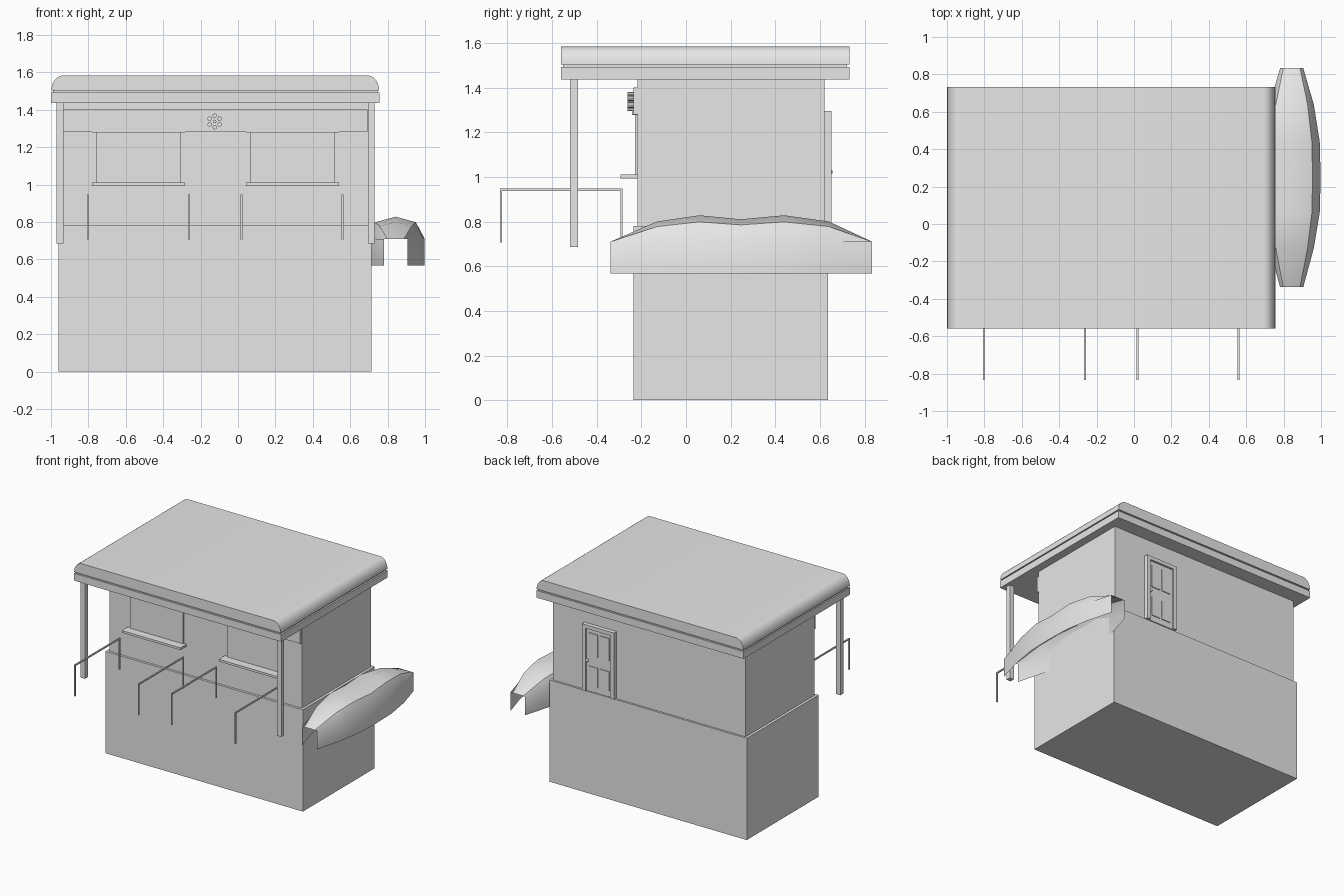
import bpy, bmesh, math

cube = bpy.data.objects.get("Cube")
if cube:
    bpy.data.objects.remove(cube, do_unlink=True)

grey = bpy.data.materials.new("light_grey")
grey.use_nodes = True
GREY = (0.8, 0.8, 0.8, 1)
grey.diffuse_color = GREY
grey.node_tree.nodes["Principled BSDF"].inputs["Base Color"].default_value = GREY


def finish(name, bm, smooth=None):
    bmesh.ops.recalc_face_normals(bm, faces=bm.faces)
    mesh = bpy.data.meshes.new(name)
    bm.to_mesh(mesh)
    bm.free()
    mesh.materials.append(grey)
    ob = bpy.data.objects.new(name, mesh)
    bpy.context.collection.objects.link(ob)
    if smooth:
        bpy.ops.object.select_all(action='DESELECT')
        ob.select_set(True)
        bpy.context.view_layer.objects.active = ob
        bpy.ops.object.shade_smooth_by_angle(angle=math.radians(smooth))
    return ob


def add_box(bm, x, y, z):
    verts = bmesh.ops.create_cube(bm, size=1)["verts"]
    for v in verts:
        for i, (lo, hi) in enumerate((x, y, z)):
            v.co[i] = lo if v.co[i] < 0 else hi


def boxes(name, *parts):
    bm = bmesh.new()
    for p in parts:
        add_box(bm, *p)
    return finish(name, bm)


def loft(bm, rings, close):
    rows = [[bm.verts.new(p) for p in r] for r in rings]
    n = len(rows[0])
    for a, b in zip(rows, rows[1:]):
        for i in range(n if close else n - 1):
            j = (i + 1) % n
            bm.faces.new((a[i], a[j], b[j], b[i]))
    return rows


# Building body
boxes("lower_wall", ((-0.96, 0.715), (-0.235, 0.635), (0, 0.78)))
boxes("upper_wall", ((-0.94, 0.695), (-0.217, 0.62), (0.78, 1.44)))
boxes("front_band", ((-0.933, 0.692), (-0.235, -0.21), (1.28, 1.4)))

# Roof: flat slab, recessed seam and a cap rounded at both ends
boxes("roof_slab", ((-1, 0.757), (-0.56, 0.732), (1.437, 1.492)))
boxes("roof_seam", ((-0.99, 0.745), (-0.55, 0.722), (1.49, 1.505)))
half, mid, steps = 0.876, -0.1215, 8
arc = []
for k in range(steps + 1):
    a = math.pi / 2 * k / steps
    arc.append((half - 0.062 * (1 - math.cos(a)), 1.503 + 0.08 * math.sin(a)))
outline = [(mid + x, z) for x, z in arc] + [(mid - x, z) for x, z in reversed(arc)]
bm = bmesh.new()
ends = loft(bm, [[(x, y, z) for x, z in outline] for y in (-0.56, 0.732)], True)
for e in ends:
    bm.faces.new(e)
finish("roof_cap", bm, 35)

# Porch posts
for side, x in (("right", -0.97), ("left", 0.695)):
    boxes(side + "_post", ((x, x + 0.036), (-0.52, -0.484), (0.685, 1.44)))

# Shuttered windows with sill and lintel
for side, x in (("right", -0.532), ("left", 0.291)):
    boxes(side + "_shutter", ((x - 0.225, x + 0.225), (-0.228, -0.21), (1.0, 1.285)))
    boxes(side + "_sill", ((x - 0.248, x + 0.248), (-0.293, -0.21), (0.993, 1.01)))
    boxes(side + "_lintel", ((x - 0.248, x + 0.248), (-0.241, -0.21), (1.278, 1.3)))

# Queue railings
t = 0.005
for i, x in enumerate((-0.803, -0.262, 0.018, 0.558)):
    w = (x - t, x + t)
    boxes("railing_%d" % (i + 1),
          (w, (-0.833, -0.285), (0.937, 0.947)),
          (w, (-0.833, -0.825), (0.706, 0.94)),
          (w, (-0.293, -0.285), (0.706, 0.94)))

# Rosette of six petals on the band
bm = bmesh.new()
cx, cz = -0.125, 1.337
spots = [(cx, cz, 0.01)]
for k in range(6):
    a = math.radians(30 + 60 * k)
    spots.append((cx + 0.031 * math.cos(a), cz + 0.031 * math.sin(a), 0.012))
for x, z, r in spots:
    ring = [(x + r * math.cos(k * math.pi / 4), z + r * math.sin(k * math.pi / 4))
            for k in range(8)]
    for e in loft(bm, [[(px, y, pz) for px, pz in ring] for y in (-0.262, -0.233)], True):
        bm.faces.new(e)
finish("rosette", bm)

# Back door: frame, leaf, raised panels and knob
x0, x1, z0, z1 = 0.155, 0.425, 0.785, 1.295
boxes("door_frame",
      ((x0, x0 + 0.028), (0.61, 0.652), (z0, z1)),
      ((x1 - 0.028, x1), (0.61, 0.652), (z0, z1)),
      ((x0, x1), (0.61, 0.652), (z1 - 0.028, z1)))
boxes("door_leaf", ((x0 + 0.025, x1 - 0.025), (0.61, 0.636), (z0, z1 - 0.025)))
panels = []
for px in (0.205, 0.3):
    for lo, hi in ((0.83, 0.98), (1.06, 1.235)):
        panels.append(((px, px + 0.075), (0.63, 0.642), (lo, hi)))
boxes("door_panels", *panels)
bm = bmesh.new()
bmesh.ops.create_uvsphere(bm, u_segments=12, v_segments=8, radius=0.011)
bmesh.ops.translate(bm, verts=bm.verts, vec=(0.386, 0.646, 1.022))
finish("door_knob", bm, 40)

# Arched open shell on the left side: y, half width, ridge height
stations = ((-0.338, 0.062, 0.71), (-0.13, 0.118, 0.8), (0.06, 0.15, 0.828),
            (0.245, 0.155, 0.81), (0.44, 0.15, 0.828), (0.64, 0.118, 0.8),
            (0.833, 0.062, 0.71))
rings = []
for y, w, top in stations:
    shoulder = 0.71 + (top - 0.71) * 0.75
    side = [(w, 0.567), (w, 0.71), (w * 0.72, shoulder)]
    section = side + [(0, top)] + [(-x, z) for x, z in reversed(side)]
    rings.append([(0.843 + x, y, z) for x, z in section])
bm = bmesh.new()
loft(bm, rings, False)
finish("side_canopy", bm, 40)
